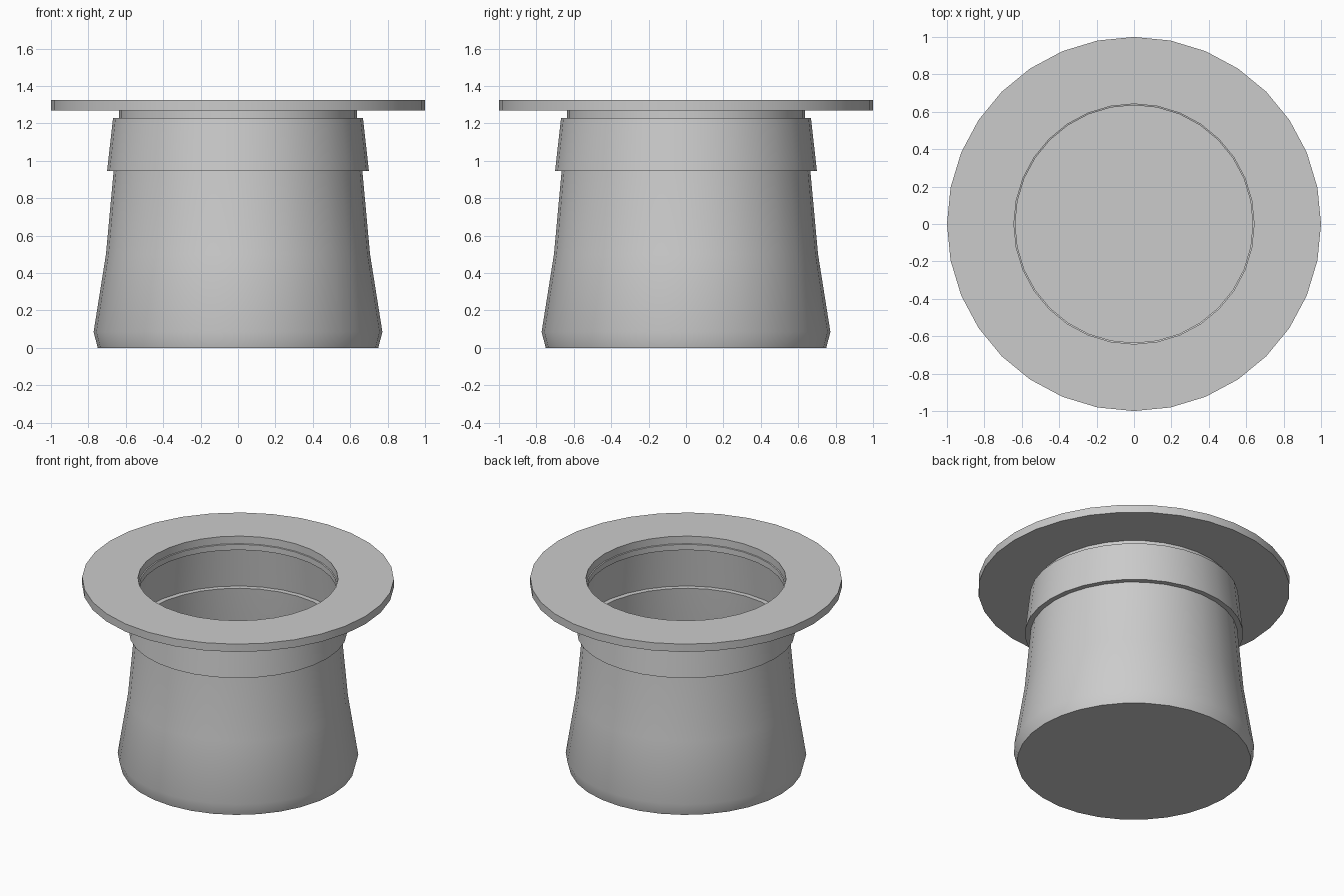
import bpy, bmesh, math

if "Cube" in bpy.data.objects:
    bpy.data.objects.remove(bpy.data.objects["Cube"])

SIDES = 32


def revolve(name, profile, closed=False):
    """Spin a (radius, z) profile around z; radius 0 closes with a flat cap."""
    bm = bmesh.new()
    cap = profile[0][0] == 0
    pts = profile[1:] if cap else profile
    rings = []
    for r, z in pts:
        rings.append([bm.verts.new((r * math.cos(2 * math.pi * i / SIDES),
                                    r * math.sin(2 * math.pi * i / SIDES), z))
                      for i in range(SIDES)])
    pairs = list(zip(rings, rings[1:]))
    if closed:
        pairs.append((rings[-1], rings[0]))
    for lo, hi in pairs:
        for i in range(SIDES):
            j = (i + 1) % SIDES
            bm.faces.new((lo[i], lo[j], hi[j], hi[i]))
    if cap:
        bm.faces.new(rings[0][::-1])
    mesh = bpy.data.meshes.new(name)
    bm.to_mesh(mesh)
    bm.free()
    obj = bpy.data.objects.new(name, mesh)
    bpy.context.collection.objects.link(obj)
    bpy.ops.object.select_all(action='DESELECT')
    obj.select_set(True)
    bpy.context.view_layer.objects.active = obj
    bpy.ops.object.shade_smooth_by_angle(angle=math.radians(30))
    return obj


# Upturned hat crown: flat closed bottom, thin flared wall
revolve("crown", [(0, 0), (0.75, 0), (0.772, 0.085), (0.706, 0.5), (0.665, 0.945)])

# Hat band: stepped out from the crown, open inside, with the narrow neck above
revolve("hat_band", [(0.665, 0.945), (0.70, 0.945), (0.668, 1.23),
                     (0.635, 1.23), (0.635, 1.27)])

# Brim: flat ring with thickness
revolve("brim", [(0.635, 1.27), (1.0, 1.27), (1.0, 1.325),
                 (0.642, 1.325), (0.642, 1.272)], closed=True)
